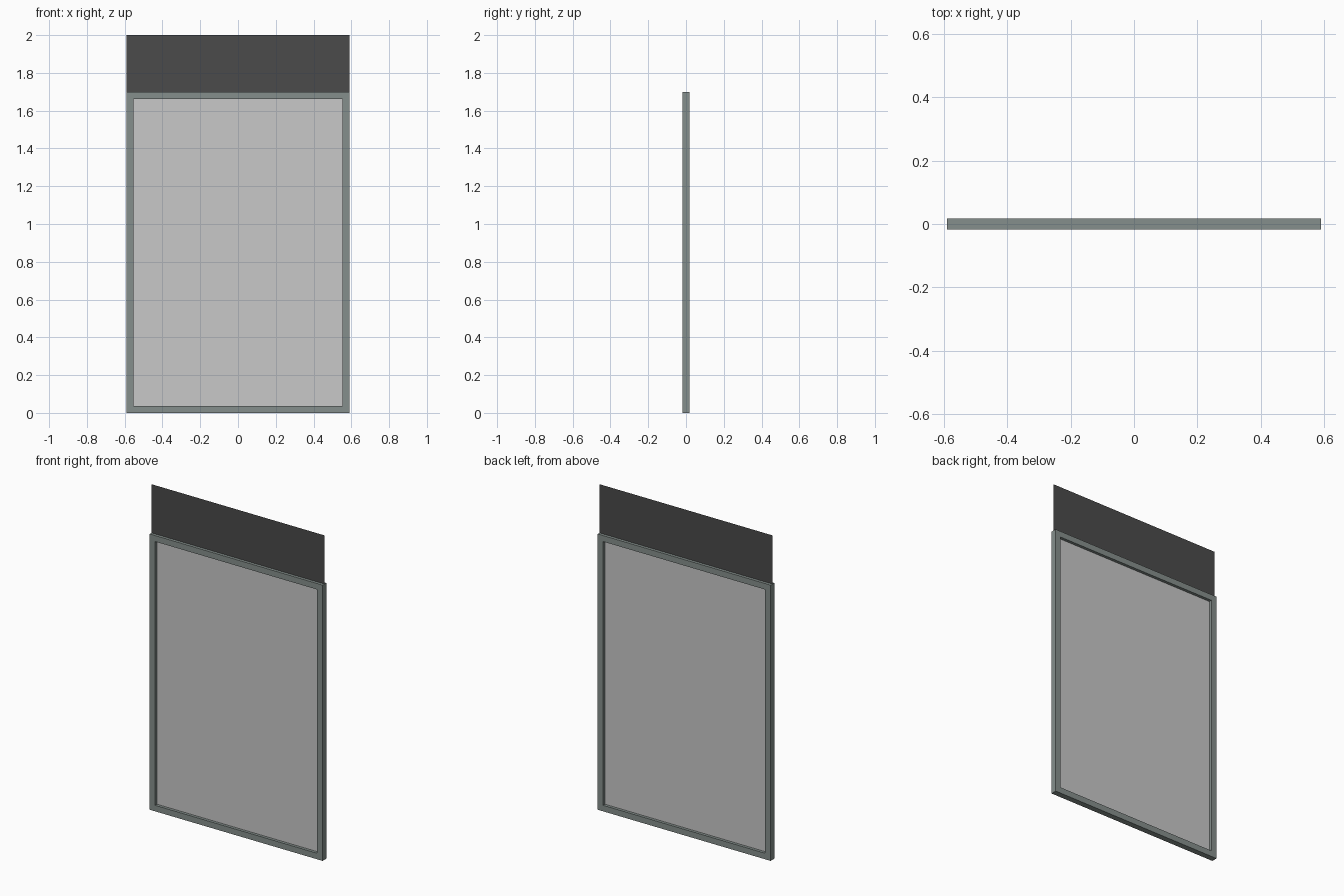
import bpy, bmesh

if "Cube" in bpy.data.objects:
    bpy.data.objects.remove(bpy.data.objects["Cube"])

W, H, T, B = 0.59, 1.70, 0.018, 0.037   # half width, frame height, half depth, bar width


def material(name, rgb):
    m = bpy.data.materials.new(name)
    m.diffuse_color = (*rgb, 1)
    m.use_nodes = True
    m.node_tree.nodes["Principled BSDF"].inputs["Base Color"].default_value = m.diffuse_color
    return m


def add_object(name, bm, mat):
    me = bpy.data.meshes.new(name)
    bm.to_mesh(me)
    bm.free()
    me.materials.append(mat)
    ob = bpy.data.objects.new(name, me)
    bpy.context.collection.objects.link(ob)
    return ob


def rect(bm, x, z0, z1, y=0):
    return [bm.verts.new(p) for p in ((-x, y, z0), (x, y, z0), (x, y, z1), (-x, y, z1))]


def sheet(name, x, z0, z1, mat):
    bm = bmesh.new()
    bm.faces.new(rect(bm, x, z0, z1))
    return add_object(name, bm, mat)


green_grey = material("green grey metal", (0.235, 0.275, 0.262))
light_grey = material("light grey pane", (0.578, 0.578, 0.578))
dark_grey = material("dark grey sign", (0.069, 0.069, 0.069))

# Frame: mitred ring extruded through its depth
bm = bmesh.new()
outer = rect(bm, W, 0, H, -T)
inner = rect(bm, W - B, B, H - B, -T)
for i in range(4):
    j = (i + 1) % 4
    bm.faces.new((outer[i], outer[j], inner[j], inner[i]))
ext = bmesh.ops.extrude_face_region(bm, geom=bm.faces[:], use_keep_orig=True)
moved = [v for v in ext["geom"] if isinstance(v, bmesh.types.BMVert)]
bmesh.ops.translate(bm, verts=moved, vec=(0, 2 * T, 0))
bmesh.ops.recalc_face_normals(bm, faces=bm.faces[:])
add_object("frame", bm, green_grey)

# Thin pane inside the frame and sign sheet above it
sheet("pane", W - B, B, H - B, light_grey)
sheet("sign_sheet", W, H, 2.0, dark_grey)
